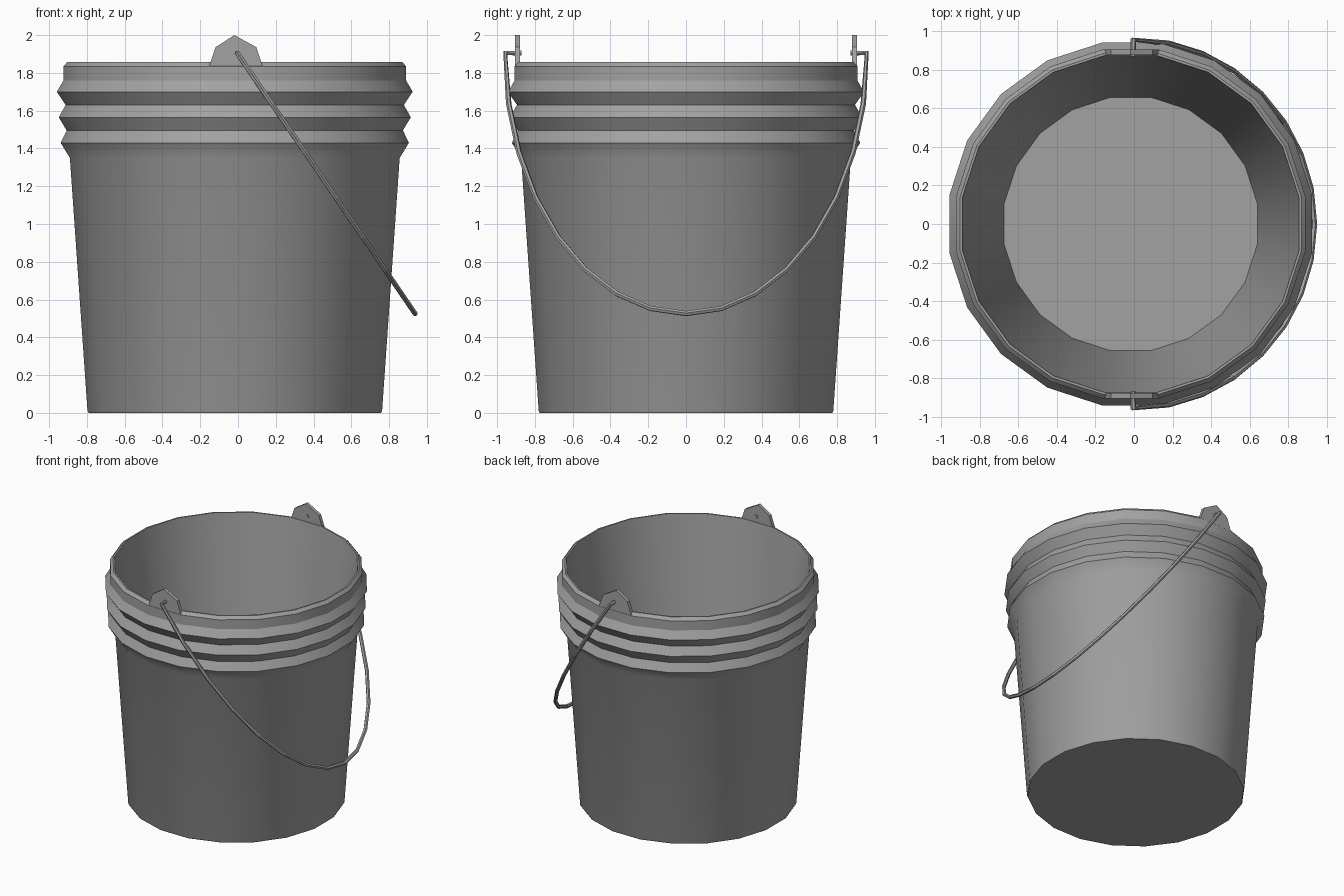
import bpy, bmesh, math

cube = bpy.data.objects.get("Cube")
if cube:
    bpy.data.objects.remove(cube, do_unlink=True)

SIDES = 20
CX = -0.017          # bucket axis
PIVOT_Z = 1.905      # handle pivot height


def make_material(name, rgb):
    mat = bpy.data.materials.new(name)
    mat.use_nodes = True
    color = (*rgb, 1)
    mat.diffuse_color = color
    mat.node_tree.nodes["Principled BSDF"].inputs["Base Color"].default_value = color
    return mat


grey = make_material("plain grey", (0.36, 0.36, 0.36))


def add_mesh(name, bm):
    bmesh.ops.recalc_face_normals(bm, faces=bm.faces)
    mesh = bpy.data.meshes.new(name)
    bm.to_mesh(mesh)
    bm.free()
    obj = bpy.data.objects.new(name, mesh)
    bpy.context.collection.objects.link(obj)
    mesh.materials.append(grey)
    return obj


def select_only(obj):
    bpy.ops.object.select_all(action="DESELECT")
    obj.select_set(True)
    bpy.context.view_layer.objects.active = obj


# Bucket: outer wall, ridges, rim and inner wall as one turned profile
profile = [
    (0.774, 0), (0.78, 0.012), (0.873, 1.35),
    (0.922, 1.43), (0.89, 1.495), (0.932, 1.565), (0.895, 1.63),
    (0.942, 1.70), (0.907, 1.76), (0.907, 1.835), (0.886, 1.858),
    (0.874, 1.858), (0.658, 0.06),
]
bm = bmesh.new()
rings = []
for apothem, z in profile:
    r = apothem / math.cos(math.pi / SIDES)
    ring = []
    for i in range(SIDES):
        a = math.tau * (i + 0.5) / SIDES
        ring.append(bm.verts.new((CX + r * math.cos(a), r * math.sin(a), z)))
    rings.append(ring)
for low, high in zip(rings, rings[1:]):
    for i in range(SIDES):
        j = (i + 1) % SIDES
        bm.faces.new((low[i], low[j], high[j], high[i]))
bm.faces.new(rings[0])
bm.faces.new(rings[-1])
bucket = add_mesh("bucket", bm)
select_only(bucket)
bpy.ops.object.shade_smooth_by_angle(angle=math.radians(30))

# Handle tabs standing on the front and back of the rim
outline = [(-0.142, 1.80), (-0.142, 1.835), (-0.108, 1.936), (-0.008, 2.0),
           (0.108, 1.936), (0.142, 1.835), (0.142, 1.80)]
for name, side in (("front_tab", -1), ("back_tab", 1)):
    bm = bmesh.new()
    face = bm.faces.new([bm.verts.new((x - 0.011, side * 0.878, z)) for x, z in outline])
    extruded = bmesh.ops.extrude_face_region(bm, geom=[face])
    moved = [v for v in extruded["geom"] if isinstance(v, bmesh.types.BMVert)]
    bmesh.ops.translate(bm, verts=moved, vec=(0, side * 0.028, 0))
    # extrusion keeps the first face as the inner side
    add_mesh(name, bm)

# Wire handle: half ellipse hanging to the left, with short pins into the tabs
path = [(-0.004, -0.87, PIVOT_Z)]
STEPS = 16
for i in range(STEPS + 1):
    a = math.pi * i / STEPS
    drop = math.sin(a)
    path.append((-0.004 + 0.941 * drop, -0.957 * math.cos(a), PIVOT_Z - 1.379 * drop))
path.append((-0.004, 0.87, PIVOT_Z))

curve = bpy.data.curves.new("handle", "CURVE")
curve.dimensions = "3D"
curve.bevel_depth = 0.0145
curve.bevel_resolution = 1
curve.use_fill_caps = True
spline = curve.splines.new("POLY")
spline.points.add(len(path) - 1)
for point, co in zip(spline.points, path):
    point.co = (*co, 1)
curve.materials.append(grey)
handle = bpy.data.objects.new("handle", curve)
bpy.context.collection.objects.link(handle)
select_only(handle)
bpy.ops.object.convert(target="MESH")
bpy.ops.object.shade_flat()
